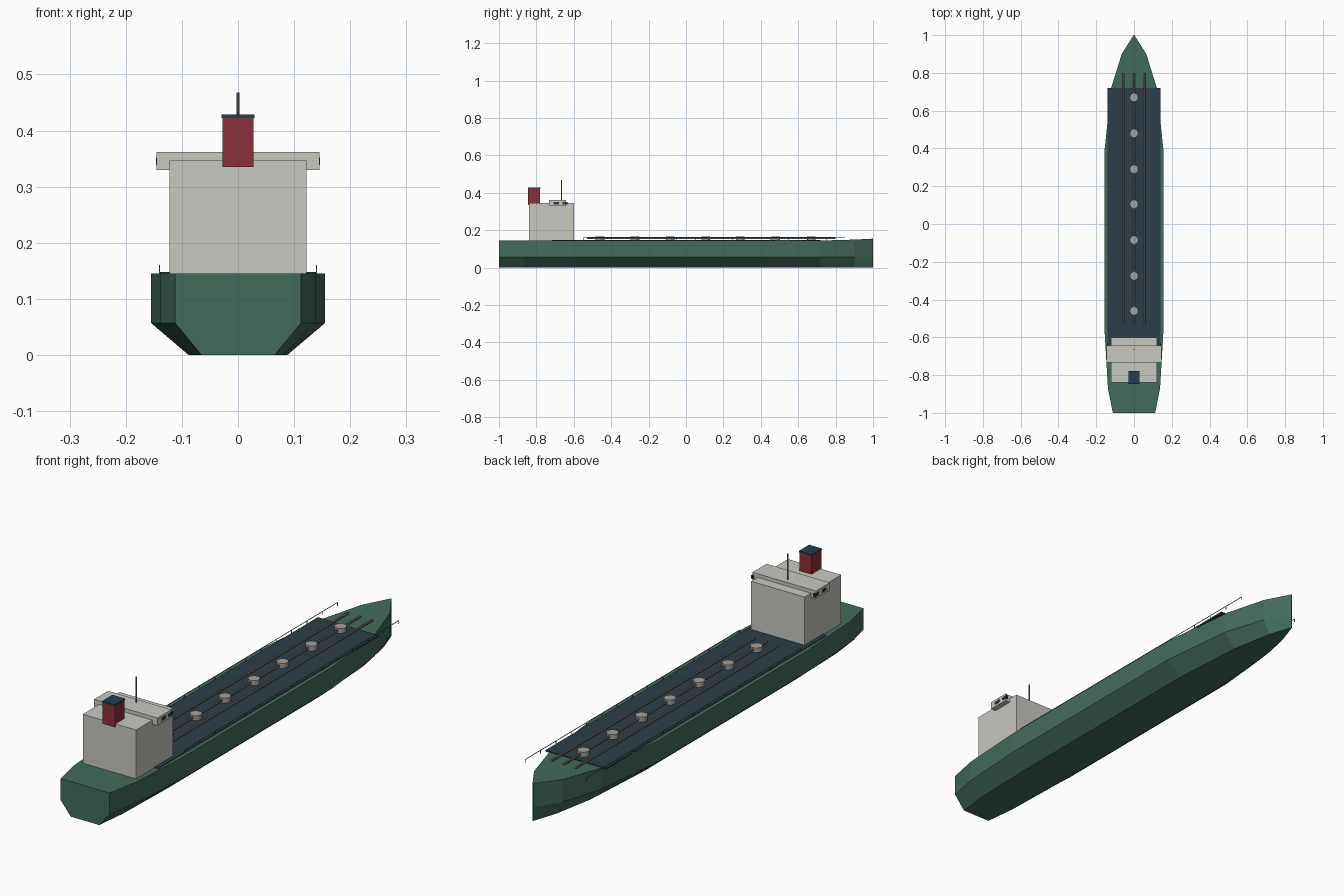
import bpy, bmesh, math
from mathutils import Vector

if "Cube" in bpy.data.objects:
    bpy.data.objects.remove(bpy.data.objects["Cube"])


def material(name, rgb):
    m = bpy.data.materials.new(name)
    m.diffuse_color = (*rgb, 1)
    m.use_nodes = True
    m.node_tree.nodes["Principled BSDF"].inputs["Base Color"].default_value = m.diffuse_color
    return m


GREEN = material("hull_green", (0.055, 0.15, 0.105))
NAVY = material("deck_navy", (0.026, 0.047, 0.065))
CREAM = material("house_cream", (0.58, 0.58, 0.54))
RED = material("funnel_red", (0.26, 0.03, 0.042))
STEEL = material("pipe_steel", (0.2, 0.2, 0.19))
HATCH = material("hatch_grey", (0.38, 0.36, 0.33))
DARK = material("dark_trim", (0.02, 0.045, 0.08))


def finish(name, bm, mat):
    bmesh.ops.recalc_face_normals(bm, faces=bm.faces)
    mesh = bpy.data.meshes.new(name)
    bm.to_mesh(mesh)
    bm.free()
    mesh.materials.append(mat)
    ob = bpy.data.objects.new(name, mesh)
    bpy.context.collection.objects.link(ob)
    return ob


def add_box(bm, x, y, z):
    vs = bmesh.ops.create_cube(bm, size=1)["verts"]
    for v in vs:
        v.co = Vector([(a + b) / 2 + c * (b - a) for (a, b), c in zip((x, y, z), v.co)])


def box(name, x, y, z, mat):
    bm = bmesh.new()
    add_box(bm, x, y, z)
    return finish(name, bm, mat)


def cylinder(name, loc, r, depth, mat, sides, along_y=False):
    bm = bmesh.new()
    bmesh.ops.create_cone(bm, cap_ends=True, segments=sides, radius1=r, radius2=r, depth=depth)
    ob = finish(name, bm, mat)
    ob.location = loc
    if along_y:
        ob.rotation_euler.x = math.pi / 2
    return ob


# Hull: stations of (y, deck half width, bottom half width, deck height)
stations = [(-1, .112, .065, .145), (-.87, .138, .08, .145), (-.58, .155, .088, .145),
            (.4, .155, .088, .145), (.72, .121, .068, .145), (.9, .065, .035, .15),
            (1, .002, .001, .155)]
CHINE = .057
bm = bmesh.new()
rings = []
for y, w, b, h in stations:
    pts = [(-w, h), (-w, CHINE), (-b, 0), (b, 0), (w, CHINE), (w, h)]
    rings.append([bm.verts.new((x, y, z)) for x, z in pts])
for r0, r1 in zip(rings, rings[1:]):
    for i in range(6):
        j = (i + 1) % 6
        bm.faces.new((r0[i], r0[j], r1[j], r1[i]))
bm.faces.new(rings[0])
bm.faces.new(rings[-1])
finish("hull", bm, GREEN)

# Cargo deck
box("cargo_deck", (-.139, .139), (-.72, .72), (.142, .148), NAVY)

# Deck pipes
for i, x in enumerate((-.055, 0, .055)):
    cylinder(f"deck_pipe_{i + 1}", (x, .135, .158), .005, 1.33, STEEL, 8, True)

# Tank hatches
for i, y in enumerate((-.46, -.275, -.085, .105, .29, .48, .67)):
    cylinder(f"tank_hatch_{i + 1}", (0, y, .157), .023, .022, HATCH, 16)

# Side rails with posts
for side, s in (("left", -1), ("right", 1)):
    bm = bmesh.new()
    x = s * .14
    xs = (x - .001, x + .001)
    add_box(bm, xs, (-.55, .85), (.158, .16))
    for i in range(15):
        y = -.55 + i * .1
        add_box(bm, xs, (y - .001, y + .001), (.145, .159))
    finish(f"{side}_rail", bm, STEEL)

# Deckhouse and bridge
box("deckhouse", (-.122, .122), (-.84, -.6), (.143, .347), CREAM)
box("bridge", (-.145, .145), (-.733, -.642), (.33, .362), CREAM)

# Bridge windows on both wing ends
for side, s in (("left", -1), ("right", 1)):
    bm = bmesh.new()
    for y in (-.694, -.647):
        add_box(bm, sorted((s * .138, s * .1465)), (y - .014, y + .014), (.339, .352))
    finish(f"{side}_bridge_windows", bm, DARK)

# Funnel, cap and mast
box("funnel", (-.028, .028), (-.845, -.78), (.335, .423), RED)
box("funnel_cap", (-.029, .029), (-.846, -.779), (.422, .429), DARK)
cylinder("mast", (0, -.665, .414), .003, .108, STEEL, 8)
